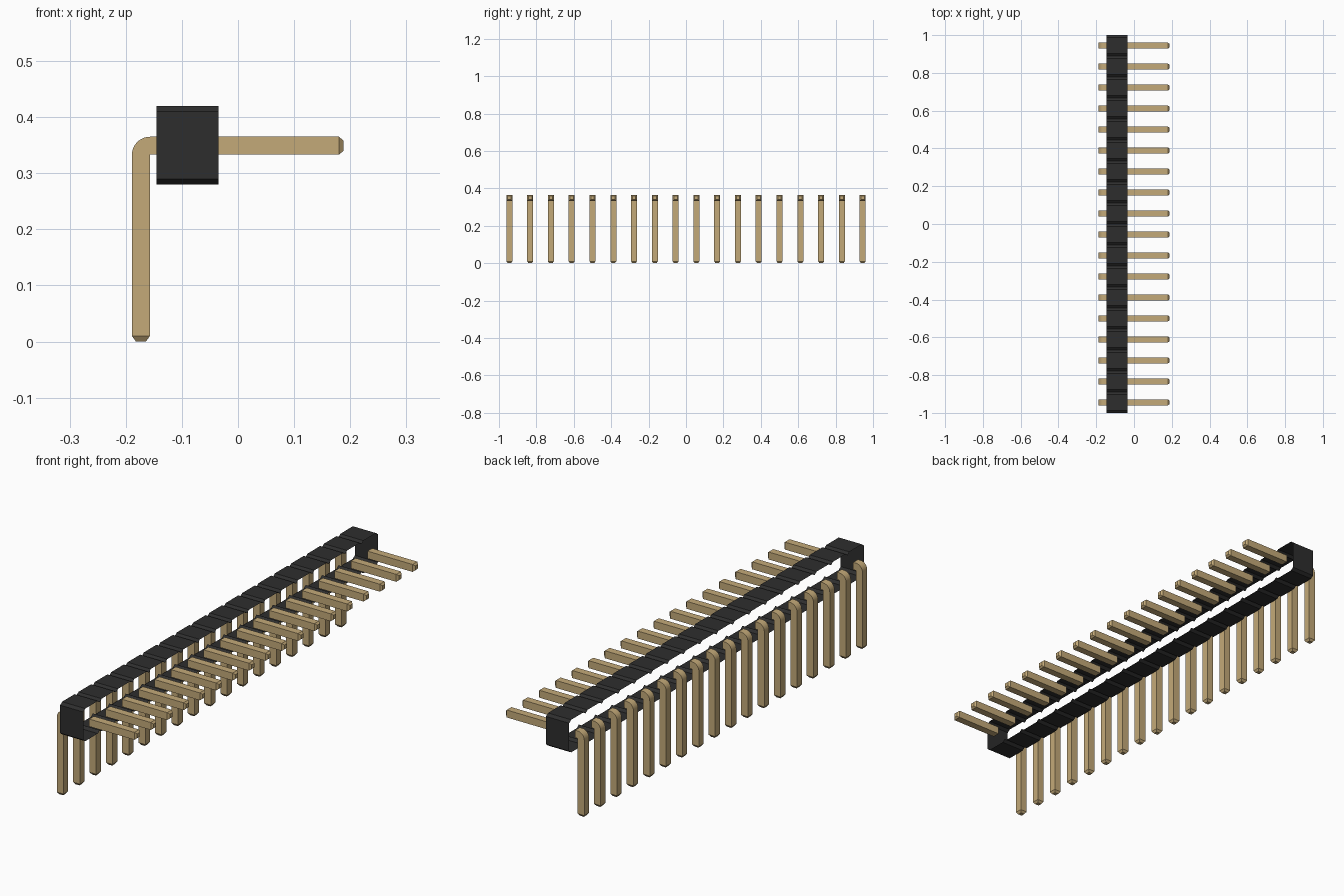
import bpy, bmesh, math

if "Cube" in bpy.data.objects:
    bpy.data.objects.remove(bpy.data.objects["Cube"])

COUNT = 18
PITCH = 2 / COUNT
HALF = 0.016                       # half the pin thickness
BACK, FRONT = -0.145, -0.035       # open sides of the housing
LOW, HIGH = 0.333, 0.365           # underside and top of the level pins


def material(name, color, rough):
    m = bpy.data.materials.new(name)
    m.use_nodes = True
    m.diffuse_color = (*color, 1)
    bsdf = m.node_tree.nodes["Principled BSDF"]
    bsdf.inputs["Base Color"].default_value = (*color, 1)
    bsdf.inputs["Roughness"].default_value = rough
    return m


gold = material("pin gold", (0.55, 0.40, 0.19), 0.5)
black = material("housing black", (0.027, 0.027, 0.027), 0.6)


def finish(bm, name, mat):
    mesh = bpy.data.meshes.new(name)
    bm.to_mesh(mesh)
    bm.free()
    mesh.materials.append(mat)
    return mesh


def add(name, mesh, y=0):
    ob = bpy.data.objects.new(name, mesh)
    ob.location.y = y
    bpy.context.collection.objects.link(ob)
    return ob


def pin_mesh(name, rings):
    """Square bar through rings of (outer xz, inner xz, half width), closed at the tip."""
    bm = bmesh.new()
    loops = []
    for (ox, oz), (ix, iz), h in rings:
        pts = [(ox, -h, oz), (ox, h, oz), (ix, h, iz), (ix, -h, iz)]
        loops.append([bm.verts.new(p) for p in pts])
    bm.faces.new(loops[0])
    for a, b in zip(loops, loops[1:]):
        for i in range(4):
            j = (i + 1) % 4
            bm.faces.new((a[i], a[j], b[j], b[i]))
    bmesh.ops.remove_doubles(bm, verts=bm.verts, dist=1e-5)
    bmesh.ops.recalc_face_normals(bm, faces=bm.faces)
    return finish(bm, name, gold)


# Housing: a row of chamfered blocks as one thin shell, open at both long sides
def housing_edge(z, inward):
    pts = []
    for i in range(COUNT):
        y0 = -1 + i * PITCH
        y1 = y0 + PITCH
        c = 0.013
        pts += [(y0, z + inward), (y0 + c, z), (y1 - c, z), (y1, z + inward)]
    return pts


outline = housing_edge(0.42, -0.01) + housing_edge(0.28, 0.01)[::-1]
bm = bmesh.new()
pairs = [[bm.verts.new((x, y, z)) for x in (BACK, FRONT)] for y, z in outline]
for a, b in zip(pairs, pairs[1:] + pairs[:1]):
    bm.faces.new((a[0], a[1], b[1], b[0]))
bmesh.ops.remove_doubles(bm, verts=bm.verts, dist=1e-5)
add("housing", finish(bm, "housing", black))

# Bent leg: tapered foot, upright, rounded elbow, stub into the housing
inner = (-0.157, LOW)
radius = HIGH - LOW
rings = [((-0.182, 0), (-0.164, 0), HALF * 0.55),
         ((inner[0] - radius, 0.01), (inner[0], 0.01), HALF)]
for i in range(9):
    t = i / 8 * math.pi / 2
    rings.append(((inner[0] - radius * math.cos(t), LOW + radius * math.sin(t)), inner, HALF))
rings.append(((BACK, HIGH), (BACK, LOW), HALF))
leg = pin_mesh("bent_leg", rings)

# Contact: straight bar with a tapered tip
contact = pin_mesh("contact_pin", [
    ((0.188, HIGH - 0.007), (0.188, LOW + 0.007), HALF * 0.55),
    ((0.18, HIGH), (0.18, LOW), HALF),
    ((FRONT, HIGH), (FRONT, LOW), HALF)])

for i in range(COUNT):
    y = -1 + (i + 0.5) * PITCH
    bent = add(f"bent_leg_{i + 1}", leg, y)
    add(f"contact_pin_{i + 1}", contact, y)

# Smooth the elbow only
bpy.ops.object.select_all(action="DESELECT")
bent.select_set(True)
bpy.context.view_layer.objects.active = bent
bpy.ops.object.shade_smooth_by_angle(angle=math.radians(30))
